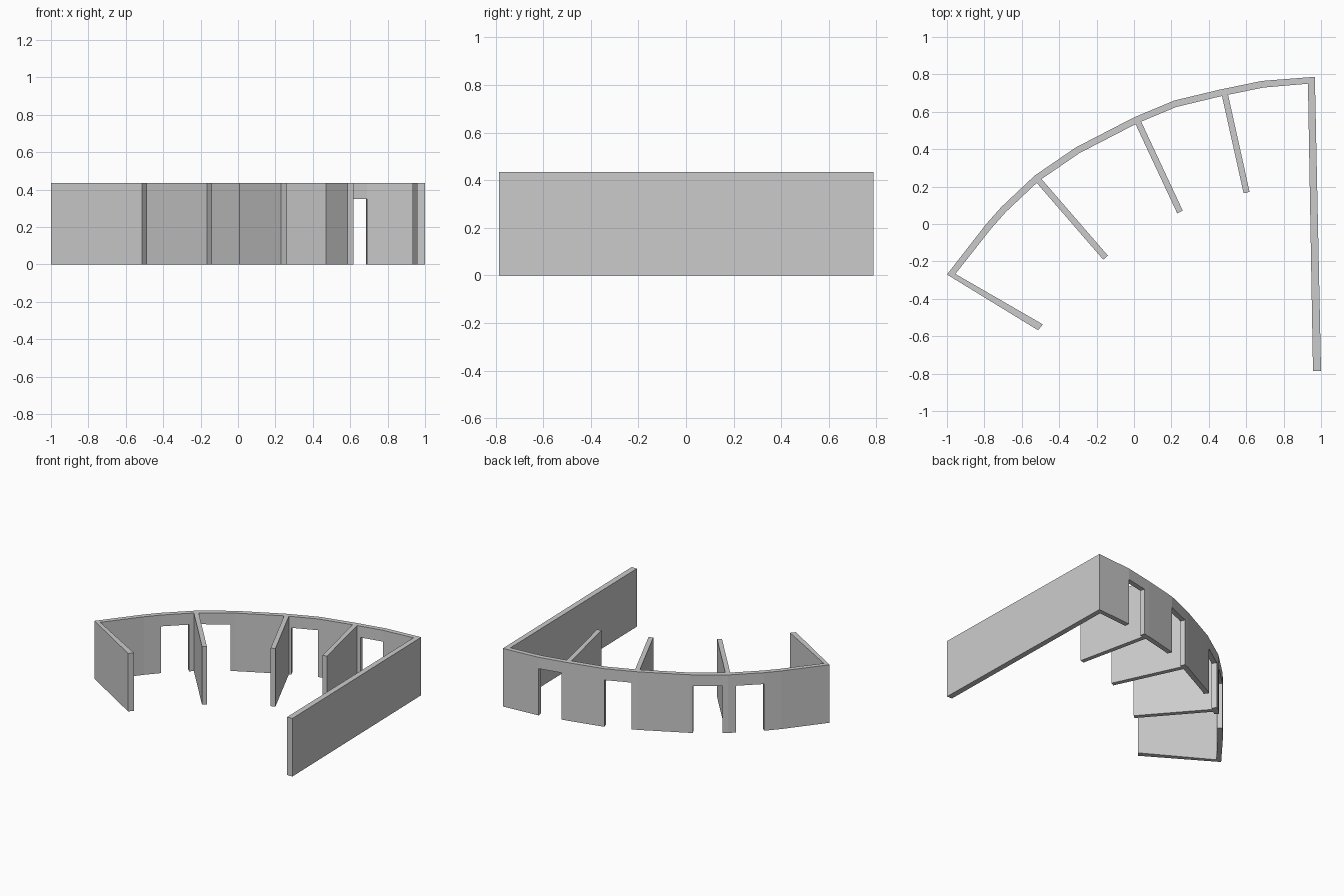
import bpy, bmesh
from mathutils import Vector

if "Cube" in bpy.data.objects:
    bpy.data.objects.remove(bpy.data.objects["Cube"])

H, DOOR, T = 0.435, 0.35, 0.036


def make_object(name, bm):
    bmesh.ops.recalc_face_normals(bm, faces=bm.faces)
    mesh = bpy.data.meshes.new(name)
    bm.to_mesh(mesh)
    bm.free()
    bpy.context.collection.objects.link(bpy.data.objects.new(name, mesh))


def prism(name, pts):
    bm = bmesh.new()
    face = bm.faces.new([bm.verts.new((x, y, 0)) for x, y in pts])
    top = bmesh.ops.extrude_face_region(bm, geom=[face])["geom"]
    for v in top:
        if isinstance(v, bmesh.types.BMVert):
            v.co.z = H
    make_object(name, bm)


def fin(name, start, end, width):
    a, b = Vector(start), Vector(end)
    d = (b - a).normalized()
    n = Vector((-d.y, d.x)) * width / 2
    prism(name, [a + n, b + n, b - n, a - n])


# Curved outer wall: outer plan points; 1 = a doorway starts at this point
plan = [(-1, -.27, 0), (-.79, 0, 0), (-.71, .09, 1), (-.569, .223, 0),
        (-.53, .26, 0), (-.50, .28, 1), (-.335, .393, 0), (-.31, .41, 0),
        (0, .57, 0), (.04, .587, 1), (.215, .66, 0), (.465, .72, 0),
        (.52, .731, 1), (.685, .765, 0), (.967, .787, 0)]
outer = [Vector(p[:2]) for p in plan]
inner = [Vector((-.955, -.267))]
for p, q, r in zip(outer, outer[1:], outer[2:]):
    d = ((q - p).normalized() + (r - q).normalized()).normalized()
    inner.append(q + Vector((d.y, -d.x)) * T)
inner.append(Vector((.93, .75)))

# Fill cells (lower band and lintel band); faces shared by two cells cancel out
levels, faces = (0, DOOR, H), {}
for i in range(len(plan) - 1):
    for k in range(2):
        if k == 0 and plan[i][2]:
            continue
        lo = [(0, i, k), (0, i + 1, k), (1, i + 1, k), (1, i, k)]
        hi = [(s, j, k + 1) for s, j, _ in lo]
        quads = [lo, hi] + [[lo[m], lo[(m + 1) % 4], hi[(m + 1) % 4], hi[m]]
                            for m in range(4)]
        for quad in quads:
            key = frozenset(quad)
            if key in faces:
                del faces[key]
            else:
                faces[key] = quad
bm = bmesh.new()
verts = {}
for quad in faces.values():
    for c in quad:
        if c not in verts:
            p = (outer, inner)[c[0]][c[1]]
            verts[c] = bm.verts.new((p.x, p.y, levels[c[2]]))
    bm.faces.new([verts[c] for c in quad])
make_object("curved_wall", bm)

# Long straight wall and left end wall, mitred into the curve
prism("long_side_wall", [(.967, .787), (.93, .75), (.957, -.785), (1, -.785)])
prism("left_end_wall", [(-1, -.27), (-.955, -.267), (-.487, -.537), (-.513, -.568)])

# Radial partitions
for i, (a, b) in enumerate([((-.52, .245), (-.152, -.18)),
                            ((.018, .552), (.246, .064)),
                            ((.484, .70), (.602, .168))]):
    fin(f"partition_{i + 1}", a, b, .033)
